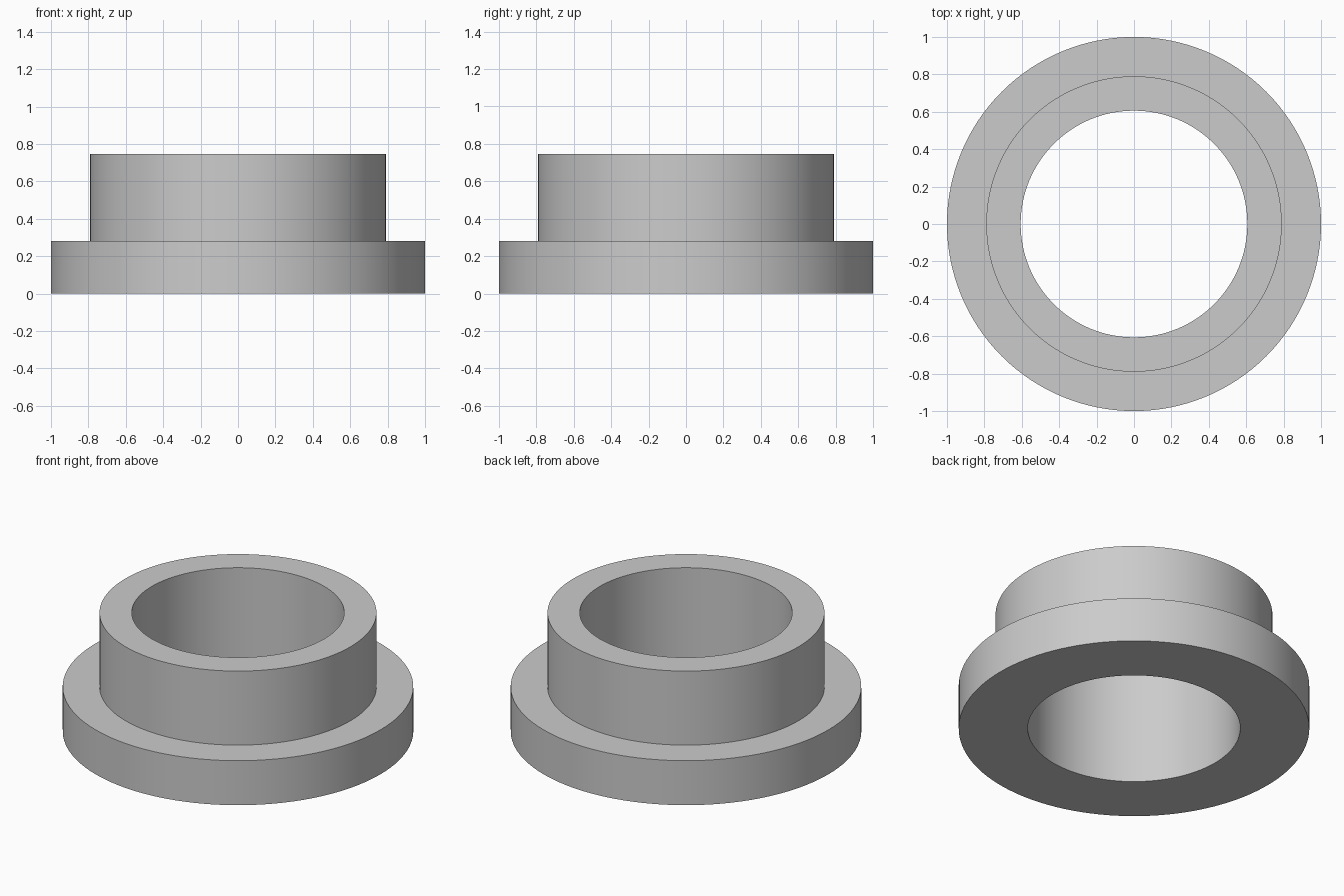
import bpy, bmesh, math

cube = bpy.data.objects.get("Cube")
if cube:
    bpy.data.objects.remove(cube, do_unlink=True)

# Material
grey = bpy.data.materials.new("light_grey")
grey.use_nodes = True
colour = (0.6, 0.6, 0.6, 1)
grey.diffuse_color = colour
grey.node_tree.nodes["Principled BSDF"].inputs["Base Color"].default_value = colour

# Bushing dimensions
SEGMENTS = 128
BORE, SLEEVE, FLANGE = 0.606, 0.79, 1.0
STEP, HEIGHT = 0.28, 0.746


def lathe(name, profile):
    """Revolve a closed (radius, height) profile around z."""
    bm = bmesh.new()
    verts = [bm.verts.new((r, 0, z)) for r, z in profile]
    edges = [bm.edges.new((v, verts[i - 1])) for i, v in enumerate(verts)]
    bmesh.ops.spin(bm, geom=verts + edges, cent=(0, 0, 0), axis=(0, 0, 1),
                   angle=math.tau, steps=SEGMENTS)
    bmesh.ops.remove_doubles(bm, verts=bm.verts[:], dist=0.0001)
    bmesh.ops.recalc_face_normals(bm, faces=bm.faces[:])
    mesh = bpy.data.meshes.new(name)
    bm.to_mesh(mesh)
    bm.free()
    mesh.materials.append(grey)
    obj = bpy.data.objects.new(name, mesh)
    bpy.context.collection.objects.link(obj)
    return obj


# Flanged sleeve with a through bore
bushing = lathe("flanged_bushing", [
    (BORE, 0), (FLANGE, 0), (FLANGE, STEP),
    (SLEEVE, STEP), (SLEEVE, HEIGHT), (BORE, HEIGHT)])

# Smooth walls, sharp rims
bpy.ops.object.select_all(action="DESELECT")
bushing.select_set(True)
bpy.context.view_layer.objects.active = bushing
bpy.ops.object.shade_smooth_by_angle(angle=math.radians(30))
